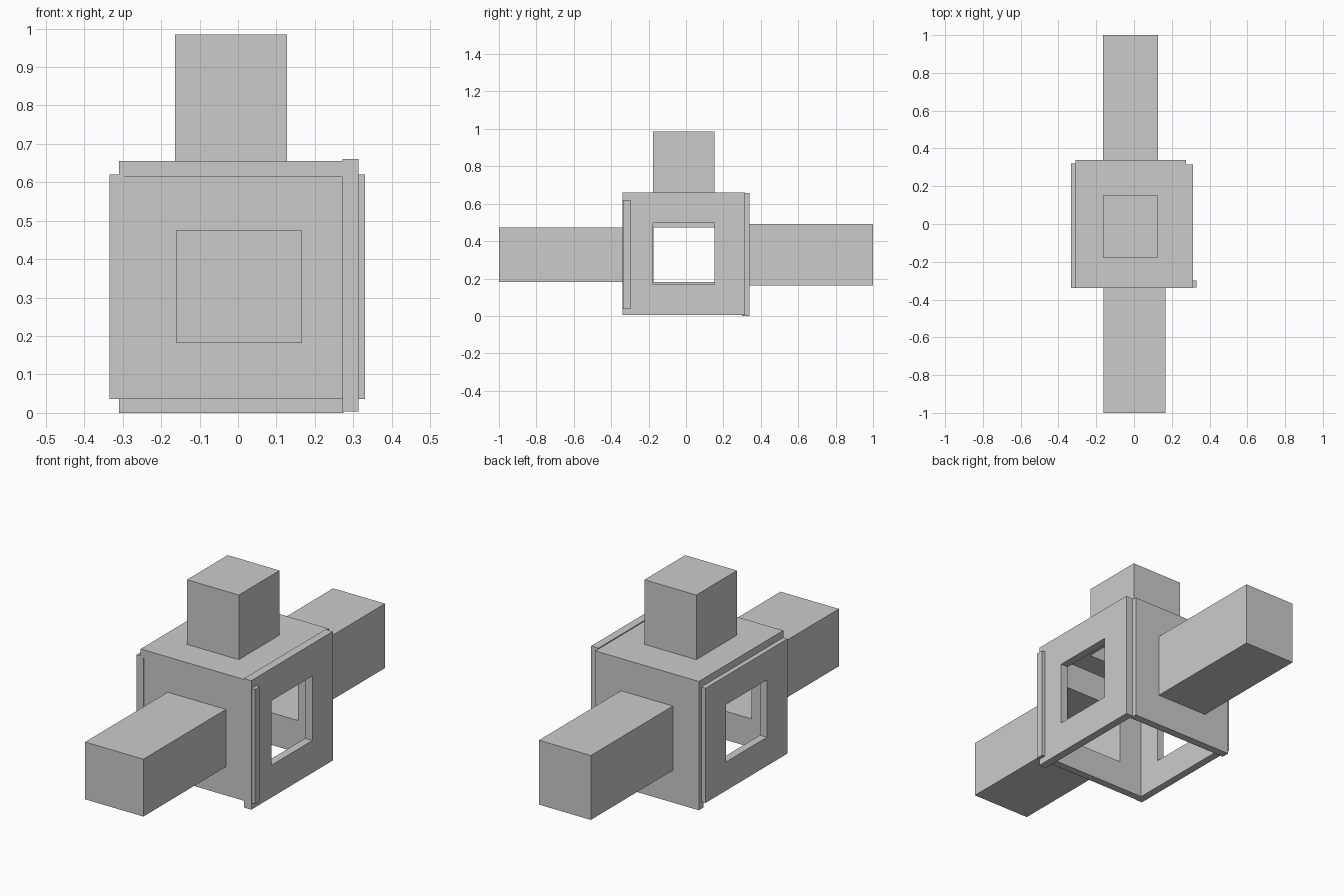
import bpy, bmesh

if "Cube" in bpy.data.objects:
    bpy.data.objects.remove(bpy.data.objects["Cube"])


def panel(name, axis, inner, outer, a, b, tip=None):
    """Rectangular plate with a half-size square hole; tip adds a hollow peg over the hole.
    a and b are the plate's ranges on the two remaining axes, in x, y, z order."""
    bm = bmesh.new()

    def loop(level, scale):
        ca, cb = sum(a) / 2, sum(b) / 2
        ha, hb = (a[1] - a[0]) / 2 * scale, (b[1] - b[0]) / 2 * scale
        verts = []
        for sa, sb in ((-1, -1), (1, -1), (1, 1), (-1, 1)):
            co = [ca + sa * ha, cb + sb * hb]
            co.insert(axis, level)
            verts.append(bm.verts.new(co))
        return verts

    def bridge(p, q):
        for i in range(4):
            j = (i + 1) % 4
            bm.faces.new((p[i], p[j], q[j], q[i]))

    # Plate with hole: four loops joined into a ring
    rings = [loop(inner, 1), loop(outer, 1), loop(outer, 0.5), loop(inner, 0.5)]
    for i in range(4):
        bridge(rings[i], rings[(i + 1) % 4])

    # Hollow peg, open towards the inside of the box
    if tip is not None:
        base, cap = loop(outer, 0.5), loop(tip, 0.5)
        bridge(base, cap)
        bm.faces.new(cap)

    bmesh.ops.recalc_face_normals(bm, faces=bm.faces)
    mesh = bpy.data.meshes.new(name)
    bm.to_mesh(mesh)
    bm.free()
    bpy.context.collection.objects.link(bpy.data.objects.new(name, mesh))


# Pegged panels
panel("front_panel", 1, -0.298, -0.336, (-0.325, 0.331), (0.036, 0.62), -1.0)
panel("back_panel", 1, 0.30, 0.34, (-0.31, 0.274), (0.0, 0.656), 1.0)
panel("top_panel", 2, 0.614, 0.656, (-0.31, 0.274), (-0.34, 0.315), 0.985)

# Side panels with open windows; the bottom stays open
panel("right_panel", 0, 0.272, 0.313, (-0.34, 0.316), (0.004, 0.661))
panel("left_panel", 0, -0.295, -0.334, (-0.339, 0.319), (0.036, 0.62))
